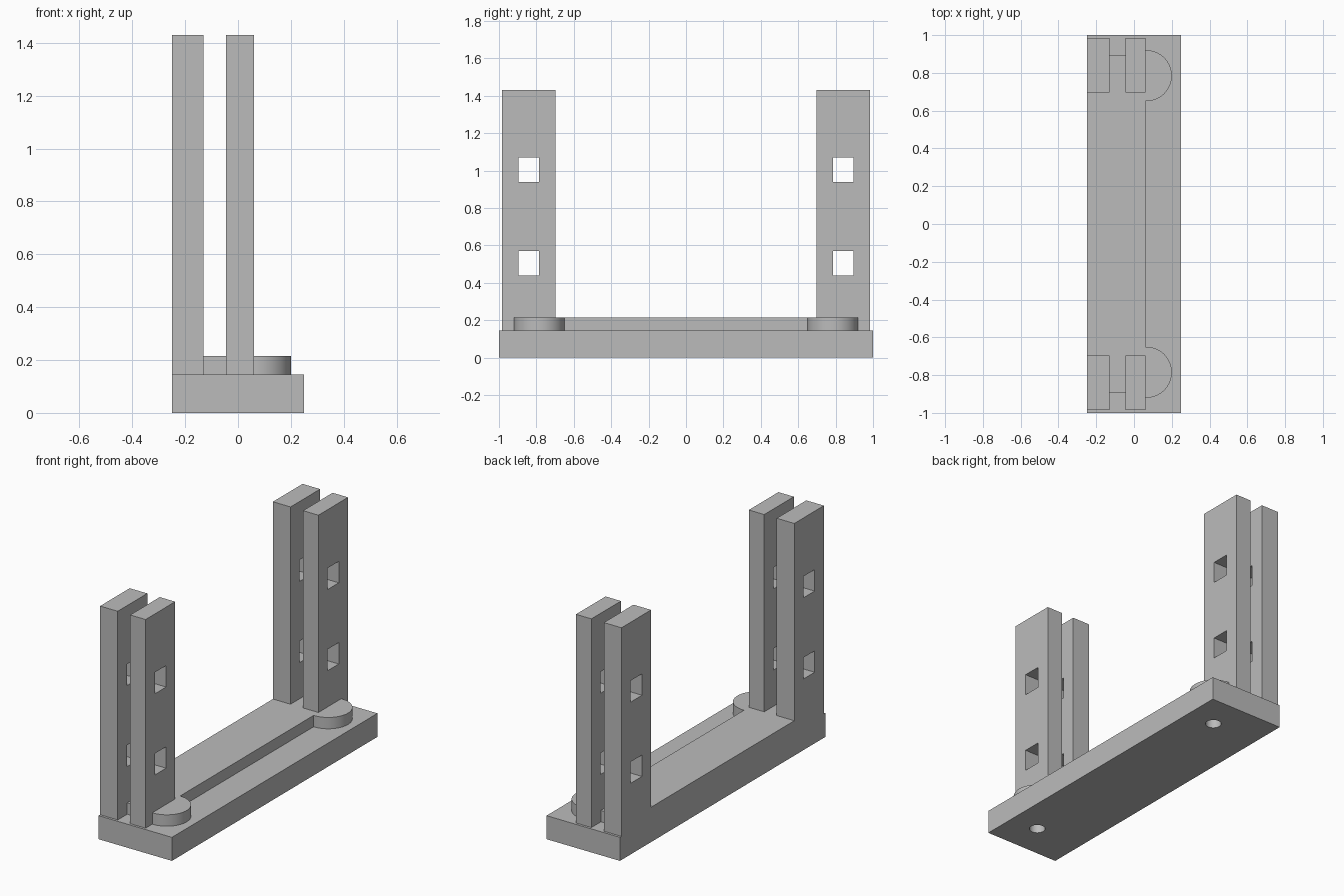
import bpy
from math import radians

cube = bpy.data.objects.get("Cube")
if cube:
    bpy.data.objects.remove(cube, do_unlink=True)

mat = bpy.data.materials.new("plain grey")
mat.use_nodes = True
grey = (0.5, 0.5, 0.5, 1.0)
mat.diffuse_color = grey
mat.node_tree.nodes["Principled BSDF"].inputs["Base Color"].default_value = grey


def box(name, x, y, z):
    """Box spanning the given (low, high) ranges."""
    bpy.ops.mesh.primitive_cube_add(size=1, location=[sum(r) / 2 for r in (x, y, z)])
    ob = bpy.context.object
    ob.name = name
    ob.scale = [r[1] - r[0] for r in (x, y, z)]
    bpy.ops.object.transform_apply(location=True, rotation=False, scale=True)
    ob.data.materials.append(mat)
    return ob


def disc(name, x, y, z, radius):
    bpy.ops.mesh.primitive_cylinder_add(vertices=64, radius=radius, depth=z[1] - z[0],
                                        location=(x, y, sum(z) / 2))
    ob = bpy.context.object
    ob.name = name
    ob.data.materials.append(mat)
    return ob


def combine(target, other, operation):
    """Apply an exact boolean and drop the helper."""
    mod = target.modifiers.new(operation.lower(), 'BOOLEAN')
    mod.operation = operation
    mod.solver = 'EXACT'
    mod.object = other
    bpy.context.view_layer.objects.active = target
    bpy.ops.object.modifier_apply(modifier=mod.name)
    bpy.data.objects.remove(other, do_unlink=True)


BASE_TOP, STEP_TOP, POST_TOP = 0.145, 0.215, 1.43
BACK, FACE = -0.25, 0.06

# Base plate with the raised strip along one side
stand = box("post_stand", (BACK, 0.25), (-1, 1), (0, BASE_TOP))
combine(stand, box("raised_strip", (BACK, FACE), (-0.893, 0.893), (0.05, STEP_TOP)), 'UNION')

for side in (-1, 1):
    def span(a, b):
        return tuple(sorted((side * a, side * b)))

    # Pair of upright posts
    for x in ((BACK, -0.13), (-0.045, FACE)):
        combine(stand, box("post", x, span(0.697, 0.985), (0.05, POST_TOP)), 'UNION')
    # Round boss beside the posts, with a blind screw hole underneath
    combine(stand, disc("boss", 0.065, side * 0.785, (0.05, STEP_TOP), 0.135), 'UNION')
    combine(stand, disc("screw_hole", 0.065, side * 0.785, (-0.1, BASE_TOP), 0.045), 'DIFFERENCE')
    # Square windows through both posts
    for low in (0.438, 0.938):
        combine(stand, box("window", (-0.5, 0.5), span(0.785, 0.895), (low, low + 0.132)),
                'DIFFERENCE')

bpy.ops.object.select_all(action='DESELECT')
stand.select_set(True)
bpy.context.view_layer.objects.active = stand
bpy.ops.object.shade_smooth_by_angle(angle=radians(30))
